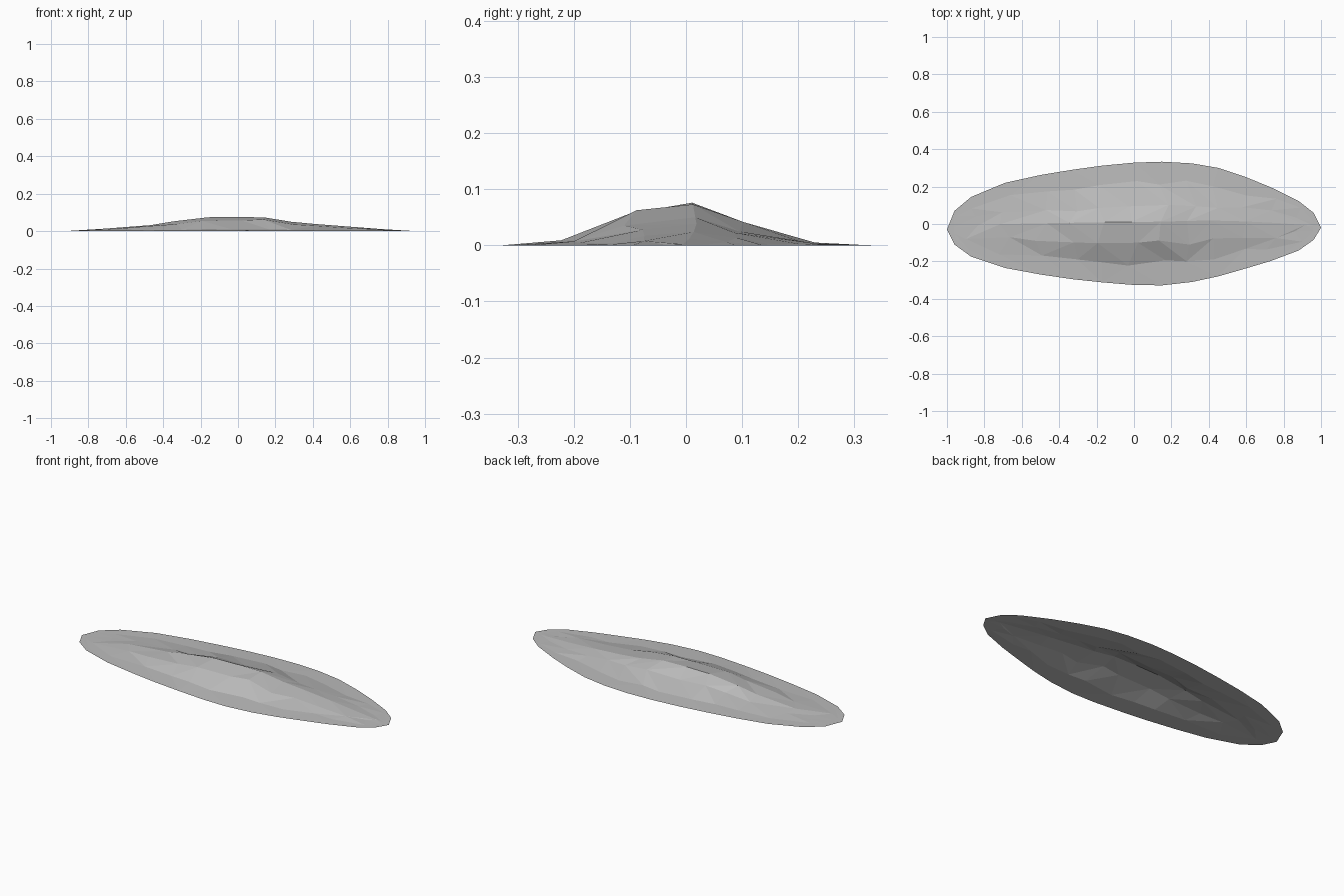
import bpy
import bmesh
import random

random.seed(4)

default_cube = bpy.data.objects.get("Cube")
if default_cube:
    bpy.data.objects.remove(default_cube, do_unlink=True)

# One plain grey for the whole mound
grey = bpy.data.materials.new("stone_grey")
grey.use_nodes = True
colour = (0.5, 0.5, 0.5, 1.0)
grey.diffuse_color = colour
grey.node_tree.nodes["Principled BSDF"].inputs["Base Color"].default_value = colour

# Stations along the mound: x, front edge y, back edge y, crest height
stations = [
    (-1.0, -0.03, -0.03, 0), (-0.96, -0.11, 0.07, 0), (-0.87, -0.175, 0.145, 0.002),
    (-0.69, -0.235, 0.22, 0.013), (-0.5, -0.27, 0.262, 0.032), (-0.33, -0.295, 0.29, 0.052),
    (-0.17, -0.312, 0.312, 0.074), (0, -0.326, 0.328, 0.076), (0.15, -0.328, 0.333, 0.073),
    (0.31, -0.31, 0.324, 0.05), (0.45, -0.28, 0.3, 0.038), (0.6, -0.237, 0.25, 0.024),
    (0.73, -0.198, 0.197, 0.011), (0.88, -0.142, 0.123, 0.002), (0.96, -0.085, 0.06, 0),
    (1.0, -0.02, -0.02, 0),
]

# Cross-section: place between front (-1) and back (1) edge, share of crest height
section = [(-1, 0), (-0.64, 0.13), (-0.32, 0.82), (0.03, 1), (0.29, 0.54), (0.66, 0.06), (1, 0)]


def make_point(station, across, lift):
    """Place one surface point, loosening the inner ones for uneven facets."""
    x, front, back, crest = station
    y = (front + back) / 2 + across * (back - front) / 2
    z = crest * lift
    if abs(across) < 1 and crest > 0:
        x += random.uniform(-0.04, 0.04)
        if across != 0.03:
            y += random.uniform(-0.016, 0.016)
            z *= random.uniform(0.85, 1.1)
    return x, y, z


# Open faceted sheet lofted through the stations
bm = bmesh.new()
rows = [[bm.verts.new(make_point(s, a, h)) for a, h in section] for s in stations]
for near, far in zip(rows, rows[1:]):
    for j in range(len(section) - 1):
        a, b, c, d = near[j], far[j], far[j + 1], near[j + 1]
        if random.random() < 0.5:
            triangles = ((a, b, c), (a, c, d))
        else:
            triangles = ((a, b, d), (b, c, d))
        for triangle in triangles:
            bm.faces.new(triangle)

# Close the pointed ends and turn the sheet upward
bmesh.ops.remove_doubles(bm, verts=bm.verts, dist=0.0005)
for face in bm.faces:
    face.normal_update()
    if face.normal.z < 0:
        face.normal_flip()

mesh = bpy.data.meshes.new("mound")
bm.to_mesh(mesh)
bm.free()
mesh.materials.append(grey)
mound = bpy.data.objects.new("mound", mesh)
bpy.context.scene.collection.objects.link(mound)
